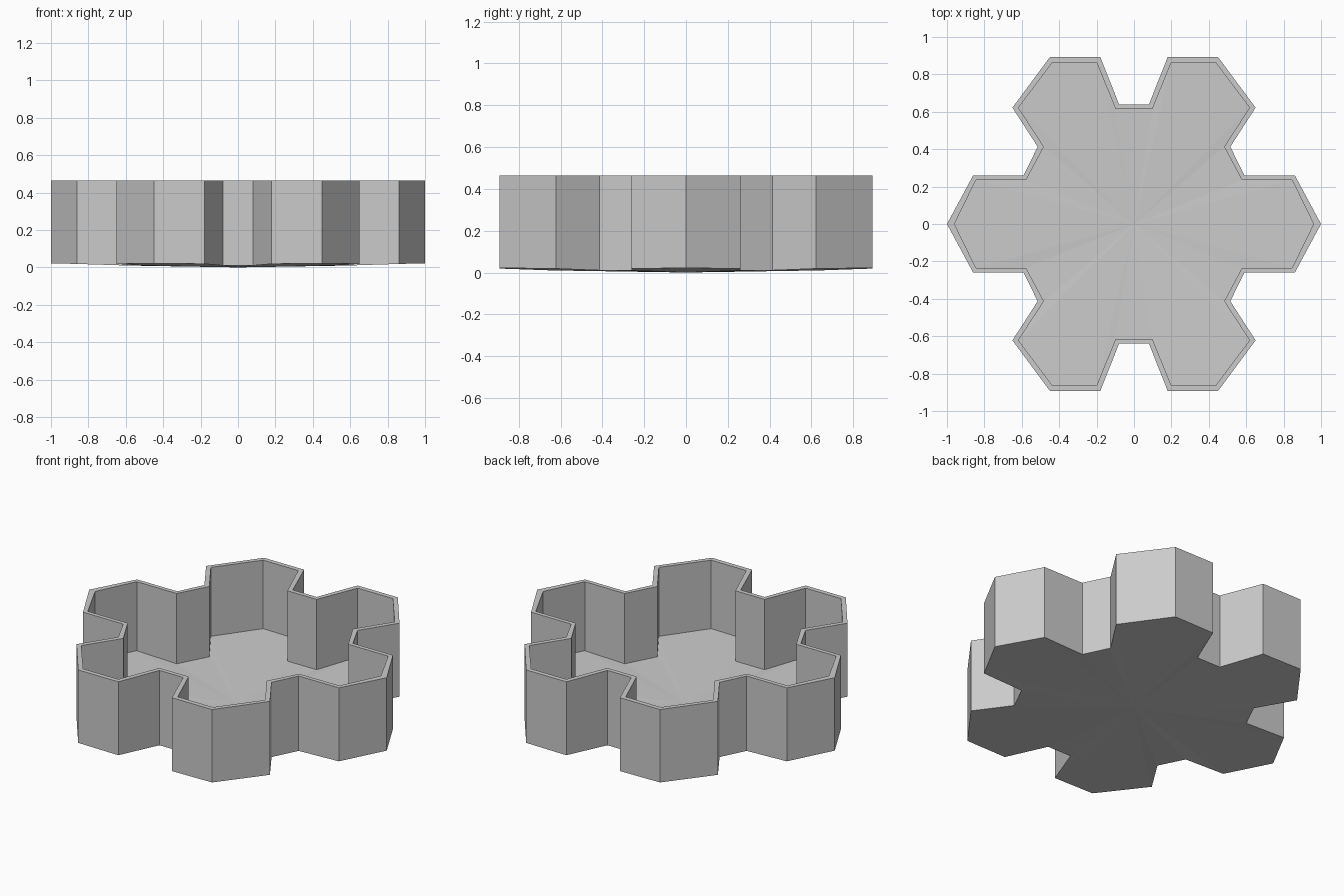
import bpy, bmesh
from math import hypot

if "Cube" in bpy.data.objects:
    bpy.data.objects.remove(bpy.data.objects["Cube"])

TOP = 0.465
FLOOR_THICKNESS = 0.028

# One quadrant of the snowflake outline, from the +x tip to the +y notch
OUTER = [(1, 0), (0.86, 0.26), (0.59, 0.26), (0.515, 0.413),
         (0.65, 0.622), (0.45, 0.892), (0.18, 0.892), (0.08, 0.64)]
INNER = [(0.96, 0), (0.845, 0.235), (0.577, 0.235), (0.482, 0.413),
         (0.618, 0.622), (0.436, 0.864), (0.2, 0.864), (0.098, 0.614)]


def full_outline(quad):
    half = quad + [(-x, y) for x, y in reversed(quad)]
    return half + [(x, -y) for x, y in reversed(half[1:-1])]


def base_z(x, y):
    # Very shallow cone: the underside rises away from the centre
    r = hypot(x, y)
    return 0.01 * r / 0.645 if r < 0.645 else 0.01 + 0.012 * (r - 0.645) / 0.355


bm = bmesh.new()


def ring(points, z=None, lift=0):
    return [bm.verts.new((x, y, base_z(x, y) + lift if z is None else z))
            for x, y in points]


def bridge(a, b):
    for i in range(len(a)):
        j = (i + 1) % len(a)
        bm.faces.new((a[i], a[j], b[j], b[i]))


def fan(loop, z):
    c = bm.verts.new((0, 0, z))
    for i in range(len(loop)):
        bm.faces.new((loop[i], loop[(i + 1) % len(loop)], c))


outer, inner = full_outline(OUTER), full_outline(INNER)

# Outer wall, rim, inner wall
bottom = ring(outer)
rim_out = ring(outer, TOP)
rim_in = ring(inner, TOP)
floor = ring(inner, lift=FLOOR_THICKNESS)
bridge(bottom, rim_out)
bridge(rim_out, rim_in)
bridge(rim_in, floor)

# Underside and tray floor
fan(bottom, 0)
fan(floor, FLOOR_THICKNESS)

bmesh.ops.recalc_face_normals(bm, faces=bm.faces)
mesh = bpy.data.meshes.new("snowflake_tray")
bm.to_mesh(mesh)
bm.free()
tray = bpy.data.objects.new("snowflake_tray", mesh)
bpy.context.collection.objects.link(tray)
